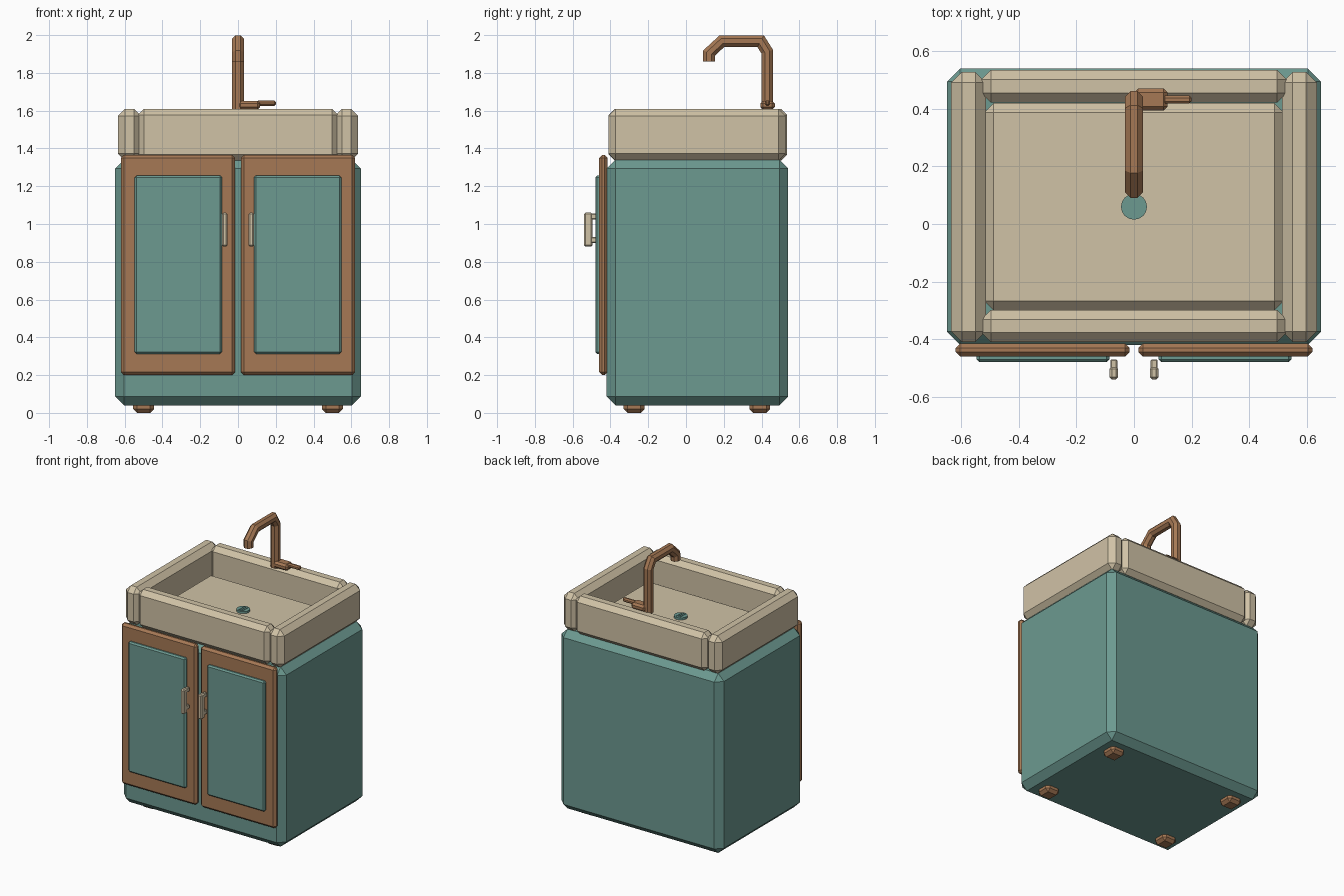
import bpy, bmesh, math
from mathutils import Vector

if "Cube" in bpy.data.objects:
    bpy.data.objects.remove(bpy.data.objects["Cube"])


def material(name, rgb):
    m = bpy.data.materials.new(name)
    m.diffuse_color = (*rgb, 1)
    m.use_nodes = True
    m.node_tree.nodes["Principled BSDF"].inputs["Base Color"].default_value = m.diffuse_color
    return m


TEAL = material("teal_paint", (0.15, 0.32, 0.28))
WOOD = material("brown_wood", (0.38, 0.19, 0.09))
CREAM = material("cream_ceramic", (0.63, 0.54, 0.38))


def finish(name, bm, mat, bevel=0):
    bmesh.ops.recalc_face_normals(bm, faces=bm.faces)
    me = bpy.data.meshes.new(name)
    bm.to_mesh(me)
    bm.free()
    me.materials.append(mat)
    ob = bpy.data.objects.new(name, me)
    bpy.context.collection.objects.link(ob)
    if bevel:
        mod = ob.modifiers.new("chamfer", 'BEVEL')
        mod.width = bevel
        mod.segments = 1
    return ob


def box(name, xs, ys, zs, mat, bevel=0):
    """Chamfered box from its (min, max) extents."""
    bm = bmesh.new()
    bmesh.ops.create_cube(bm, size=1)
    for v in bm.verts:
        v.co = [(a + b) / 2 + c * (b - a) for (a, b), c in zip((xs, ys, zs), v.co)]
    return finish(name, bm, mat, bevel)


def mirrored_box(name, xs, ys, zs, mat, bevel=0):
    for side, s in (("left", -1), ("right", 1)):
        box(f"{name}_{side}", sorted((s * xs[0], s * xs[1])), ys, zs, mat, bevel)


def tube(name, path, half_width, mat, sides=8):
    """Mitred pipe along (y, z) points in the x = 0 plane."""
    pts = [Vector(p) for p in path]
    r = half_width / math.cos(math.pi / sides)
    bm = bmesh.new()
    rings = []
    for i, p in enumerate(pts):
        d0 = (p - pts[i - 1]).normalized() if i else (pts[1] - p).normalized()
        d1 = (pts[i + 1] - p).normalized() if i < len(pts) - 1 else d0
        t = (d0 + d1).normalized()
        n = Vector((-t.y, t.x)) / t.dot(d0)
        ring = []
        for k in range(sides):
            a = 2 * math.pi * (k + 0.5) / sides
            q = p + n * r * math.cos(a)
            ring.append(bm.verts.new((r * math.sin(a), q.x, q.y)))
        rings.append(ring)
    for a, b in zip(rings, rings[1:]):
        for k in range(sides):
            j = (k + 1) % sides
            bm.faces.new((a[k], a[j], b[j], b[k]))
    bm.faces.new(rings[0])
    bm.faces.new(rings[-1])
    return finish(name, bm, mat)


# Cabinet body and feet
box("cabinet", (-0.65, 0.65), (-0.42, 0.54), (0.04, 1.34), TEAL, 0.046)
for end, y in (("front", -0.275), ("back", 0.39)):
    mirrored_box(f"{end}_foot", (0.445, 0.555), (y - 0.055, y + 0.055), (0, 0.07), WOOD, 0.02)

# Doors with raised panels and handles
mirrored_box("door_frame", (0.015, 0.62), (-0.46, -0.415), (0.2, 1.365), WOOD, 0.016)
mirrored_box("door_panel", (0.085, 0.547), (-0.48, -0.44), (0.313, 1.257), TEAL, 0.01)
mirrored_box("handle_grip", (0.055, 0.085), (-0.54, -0.495), (0.88, 1.06), CREAM, 0.008)
for end, z in (("lower", 0.915), ("upper", 1.04)):
    mirrored_box(f"{end}_handle_post", (0.058, 0.082), (-0.505, -0.47),
                 (z - 0.015, z + 0.015), CREAM, 0.004)

# Basin walls and floor
WALL_Z = (1.335, 1.61)
mirrored_box("basin_side_wall", (0.514, 0.635), (-0.41, 0.528), WALL_Z, CREAM, 0.037)
box("basin_front_wall", (-0.53, 0.53), (-0.41, -0.298), WALL_Z, CREAM, 0.033)
box("basin_back_wall", (-0.53, 0.53), (0.422, 0.535), WALL_Z, CREAM, 0.033)
box("basin_floor", (-0.52, 0.52), (-0.3, 0.42), (1.335, 1.42), CREAM, 0.032)

# Drain disc with raised grate bars
bm = bmesh.new()
bmesh.ops.create_cone(bm, cap_ends=True, segments=16, radius1=0.045, radius2=0.045, depth=0.025)
bmesh.ops.translate(bm, verts=bm.verts, vec=(0, 0.06, 1.4225))
finish("drain", bm, TEAL)
for i in (-1, 0, 1):
    x = i * 0.014
    box(f"drain_bar_{i + 2}", (x - 0.003, x + 0.003), (0.03, 0.09), (1.43, 1.438), TEAL)

# Faucet spout, valve body and lever
tube("faucet_spout", [(0.43, 1.6), (0.43, 1.912), (0.395, 1.968), (0.19, 1.968),
                      (0.122, 1.905), (0.122, 1.86)], 0.031, WOOD)
box("faucet_valve", (0.0, 0.117), (0.394, 0.47), (1.605, 1.652), WOOD, 0.014)
box("faucet_lever", (0.1, 0.2), (0.418, 0.446), (1.626, 1.654), WOOD, 0.008)
